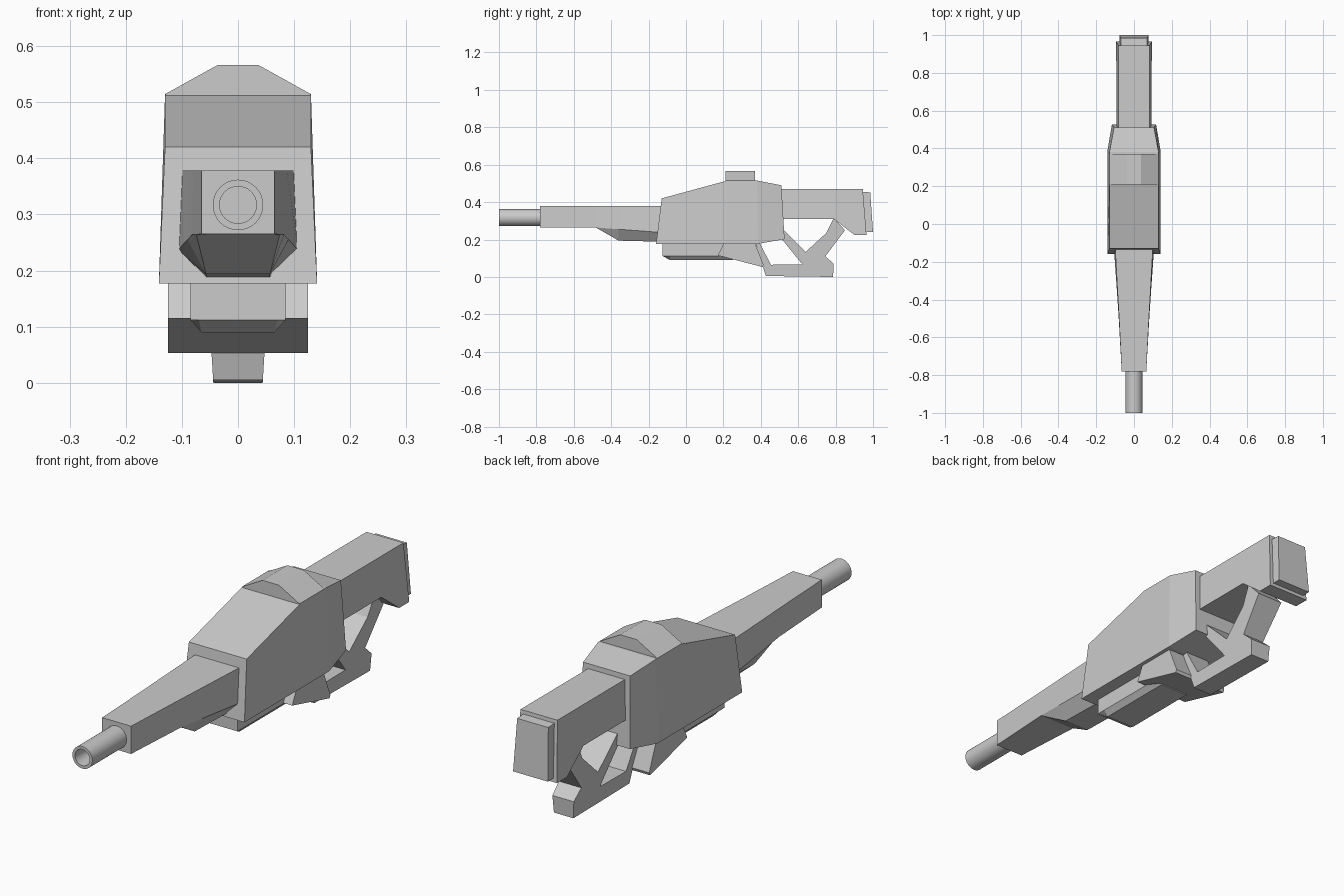
import bpy, bmesh
from math import cos, sin, pi


def skin(name, rings):
    """Join equal-length closed rings of points and cap both ends."""
    bm = bmesh.new()
    loops = [[bm.verts.new(p) for p in ring] for ring in rings]
    n = len(loops[0])
    for a, b in zip(loops, loops[1:]):
        for i in range(n):
            j = (i + 1) % n
            bm.faces.new((a[i], a[j], b[j], b[i]))
    bm.faces.new(loops[0])
    bm.faces.new(loops[-1])
    bmesh.ops.recalc_face_normals(bm, faces=bm.faces)
    mesh = bpy.data.meshes.new(name)
    bm.to_mesh(mesh)
    bm.free()
    obj = bpy.data.objects.new(name, mesh)
    bpy.context.collection.objects.link(obj)
    return obj


def loft(name, halves):
    """Skin rings given by their right half (x, y, z), top to bottom."""
    return skin(name, [h + [(-x, y, z) for x, y, z in reversed(h)] for h in halves])


def prism(name, profile, width):
    """Extrude a (y, z) side profile symmetrically; half width depends on z."""
    return skin(name, [[(s * width(z), y, z) for y, z in profile] for s in (1, -1)])


# Hollow round barrel
def circle(r, y):
    return [(r * cos(i * pi / 16), y, 0.317 + r * sin(i * pi / 16)) for i in range(32)]


barrel = skin("barrel", [circle(0.045, -0.7), circle(0.045, -1.0),
                         circle(0.033, -1.0), circle(0.033, -0.79)])
bpy.context.view_layer.objects.active = barrel
barrel.select_set(True)
bpy.ops.object.shade_smooth_by_angle(angle=pi / 6)

# Tapered shroud with a keel: y, top x, side x, side z, keel x, keel z
shroud = [(-0.78, 0.065, 0.065, 0.265, 0.055, 0.265),
          (-0.48, 0.08, 0.082, 0.264, 0.074, 0.263),
          (-0.36, 0.087, 0.09, 0.255, 0.057, 0.194),
          (-0.12, 0.1, 0.107, 0.237, 0.057, 0.188)]
loft("barrel_shroud", [[(xt, y, 0.378), (xs, y, zs), (xk, y, zk)]
                       for y, xt, xs, zs, xk, zk in shroud])

# Main body, narrowing at the rear
loft("main_body", [
    [(0.13, -0.13, 0.42), (0.141, -0.16, 0.177)],
    [(0.13, 0.22, 0.515), (0.141, 0.22, 0.177)],
    [(0.13, 0.38, 0.515), (0.141, 0.385, 0.177)],
    [(0.106, 0.51, 0.49), (0.117, 0.527, 0.202)]])

# Raised sight block on top
loft("top_block", [[(0.037, y, 0.566), (0.129, y, 0.515), (0.129, y, 0.5)]
                   for y in (0.21, 0.37)])

# Stock and butt plate
loft("stock", [
    [(0.083, 0.49, 0.47), (0.092, 0.49, 0.31)],
    [(0.083, 0.79, 0.47), (0.092, 0.79, 0.31)],
    [(0.083, 0.89, 0.47), (0.095, 0.90, 0.225)],
    [(0.083, 0.945, 0.47), (0.095, 0.965, 0.225)]])
loft("butt_plate", [
    [(0.07, 0.93, 0.456), (0.078, 0.95, 0.24)],
    [(0.07, 0.985, 0.452), (0.078, 1.0, 0.24)]])

# Magazine with chamfered underside
loft("magazine", [[(0.085, y, 0.19), (0.085, y, 0.112), (xb, y, zb)]
                  for y, xb, zb in ((-0.125, 0.07, 0.112), (-0.085, 0.065, 0.09),
                                    (0.25, 0.065, 0.09))])

# Wide wedge behind the magazine
prism("rear_wedge", [(0.205, 0.19), (0.2, 0.177), (0.17, 0.115), (0.41, 0.053),
                     (0.415, 0.065), (0.37, 0.177), (0.365, 0.19)], lambda z: 0.125)

# Open grip: guard, foot and branching struts in one outline
prism("grip_frame", [(0.37, 0.185), (0.427, 0.005), (0.786, 0.0), (0.79, 0.07),
                     (0.745, 0.11), (0.85, 0.25), (0.79, 0.315), (0.75, 0.235),
                     (0.64, 0.134), (0.51, 0.262), (0.51, 0.205), (0.622, 0.067),
                     (0.454, 0.065), (0.392, 0.185)], lambda z: 0.044 + 0.06 * z)
